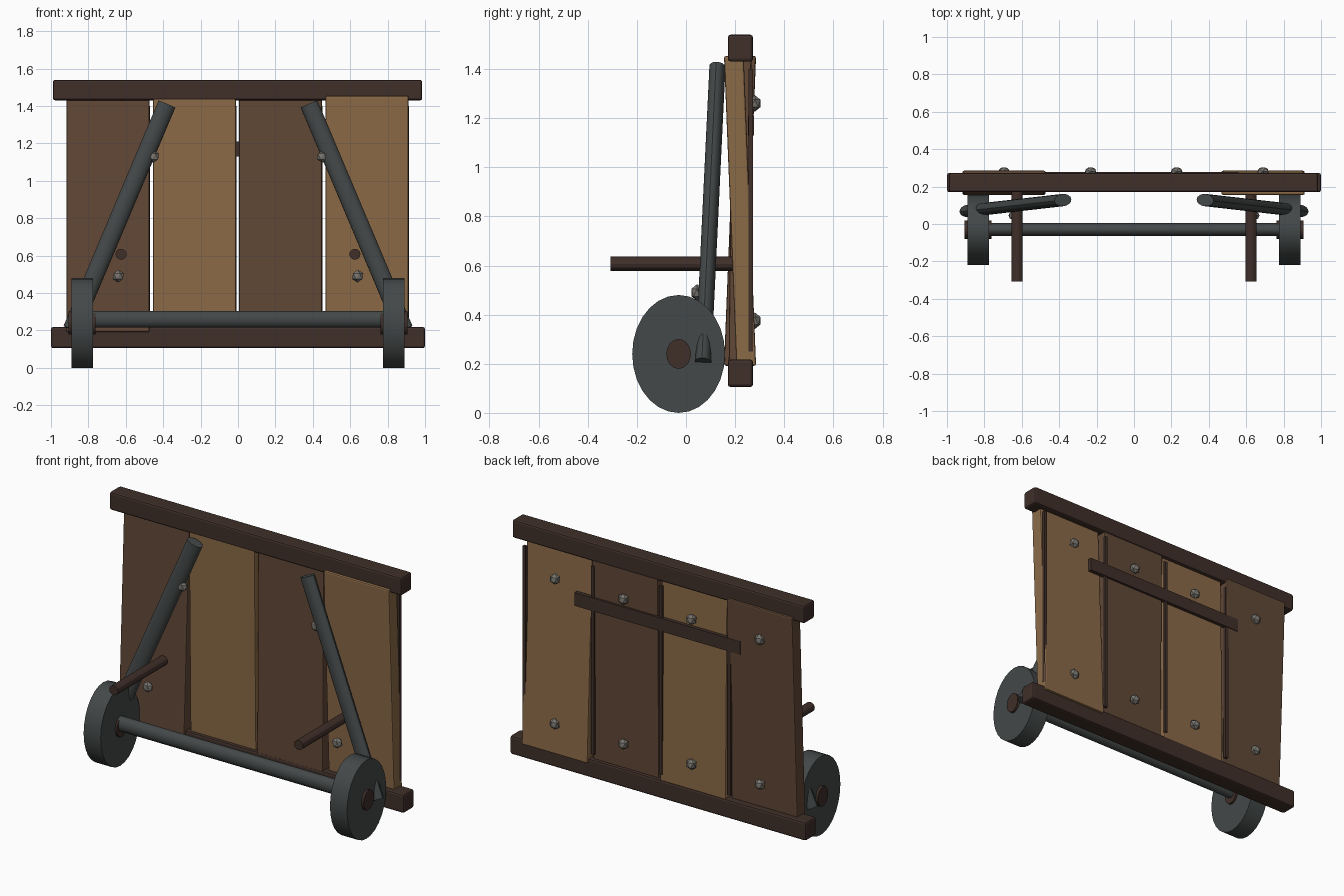
import bpy
from mathutils import Vector

if "Cube" in bpy.data.objects:
    bpy.data.objects.remove(bpy.data.objects["Cube"])


def material(name, rgb):
    m = bpy.data.materials.new(name)
    m.diffuse_color = (*rgb, 1)
    m.use_nodes = True
    m.node_tree.nodes["Principled BSDF"].inputs["Base Color"].default_value = m.diffuse_color
    return m


TAN = material("light_wood", (0.26, 0.145, 0.064))
BROWN = material("mid_wood", (0.12, 0.064, 0.037))
DARK = material("dark_wood", (0.05, 0.028, 0.022))
IRON = material("iron", (0.058, 0.065, 0.065))
BOLT = material("bolt_metal", (0.19, 0.18, 0.16))


def finish(name, mat):
    o = bpy.context.object
    o.name = name
    o.data.materials.append(mat)
    return o


def box(name, lo, hi, mat, bevel=0.0, tilt=0.0):
    lo, hi = Vector(lo), Vector(hi)
    bpy.ops.mesh.primitive_cube_add(size=1, location=(lo + hi) / 2, scale=hi - lo)
    o = finish(name, mat)
    bpy.ops.object.transform_apply(location=False, rotation=False, scale=True)
    o.rotation_euler.x = tilt
    if bevel:
        b = o.modifiers.new("bevel", "BEVEL")
        b.width, b.segments = bevel, 2
    return o


def rod(name, a, b, r_side, r_up, mat, sides):
    # elliptical cylinder from a to b
    a, b = Vector(a), Vector(b)
    d = b - a
    bpy.ops.mesh.primitive_cylinder_add(vertices=sides, radius=1, depth=1, location=(a + b) / 2)
    o = finish(name, mat)
    o.scale = (r_side, r_up, d.length)
    o.rotation_euler = d.to_track_quat('Z', 'Y').to_euler()
    bpy.ops.object.transform_apply(location=False, rotation=True, scale=True)
    bpy.ops.object.shade_smooth_by_angle()
    return o


def bolt(name, loc):
    bpy.ops.mesh.primitive_ico_sphere_add(subdivisions=1, radius=1, location=loc)
    finish(name, BOLT).scale = (0.034, 0.027, 0.034)


# top and bottom rails
box("top_rail", (-0.99, 0.17, 1.43), (0.985, 0.273, 1.54), DARK, 0.012)
box("bottom_rail", (-1.0, 0.17, 0.105), (1.0, 0.273, 0.218), DARK, 0.012)

# uneven planks, each with an edge strip and two bolts on the back
planks = [(-0.695, -0.04, BROWN), (-0.232, 0.012, TAN), (0.228, -0.01, BROWN), (0.69, 0.04, TAN)]
for i, (x, tilt, mat) in enumerate(planks, 1):
    box(f"plank_{i}", (x - 0.222, 0.18, 0.19), (x + 0.222, 0.26, 1.455), mat, 0.008, tilt)
    box(f"edge_strip_{i}", (x + 0.204, 0.255, 0.25), (x + 0.224, 0.273, 1.40), DARK)
    for z in (0.375, 1.26):
        bolt(f"back_bolt_{i}", (x, 0.28, z))

# cross batten on the back
box("back_batten", (-0.56, 0.252, 1.13), (0.56, 0.277, 1.21), DARK)

# axle
rod("axle", (-0.8, -0.03, 0.26), (0.8, -0.03, 0.26), 0.035, 0.045, IRON, 16)

# wheels, hubs, struts, handles and front bolts on both sides
for s, side in ((-1, "left"), (1, "right")):
    rod(f"{side}_wheel", (s * 0.775, -0.03, 0.24), (s * 0.89, -0.03, 0.24), 0.189, 0.24, IRON, 28)
    rod(f"{side}_hub", (s * 0.763, -0.03, 0.24), (s * 0.905, -0.03, 0.24), 0.05, 0.061, DARK, 16)
    rod(f"{side}_strut", (s * 0.888, 0.07, 0.205), (s * 0.38, 0.128, 1.41), 0.033, 0.049, IRON, 16)
    rod(f"{side}_handle", (s * 0.625, -0.308, 0.607), (s * 0.625, 0.19, 0.607), 0.03, 0.029, DARK, 12)
    bolt(f"{side}_lower_bolt", (s * 0.64, 0.045, 0.49))
    bolt(f"{side}_upper_bolt", (s * 0.452, 0.11, 1.13))
